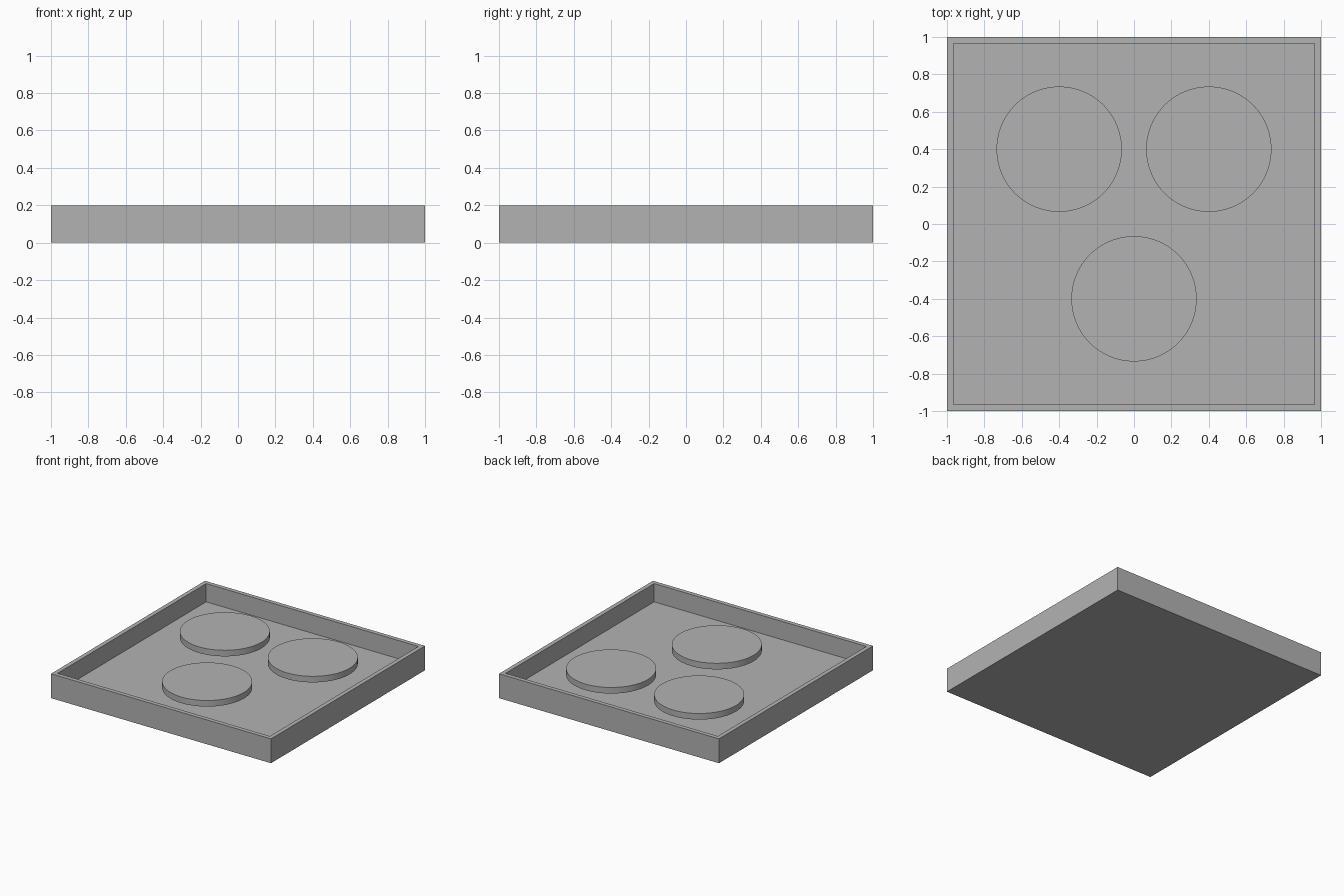
import bpy
import bmesh
import math

cube = bpy.data.objects.get("Cube")
if cube:
    bpy.data.objects.remove(cube, do_unlink=True)

WALL, FLOOR, HEIGHT = 0.05, 0.05, 0.2
DISC_RADIUS, DISC_DEPTH, DISC_CENTRE_Z = 0.335, 0.05, 0.15

grey = bpy.data.materials.new("plain_grey")
grey.use_nodes = True
colour = (0.45, 0.45, 0.45, 1)
grey.diffuse_color = colour
grey.node_tree.nodes["Principled BSDF"].inputs["Base Color"].default_value = colour


# Square tray: a block whose top is inset for the rim and pushed down to the floor
def make_tray():
    bm = bmesh.new()
    bmesh.ops.create_cube(bm, size=2)
    for v in bm.verts:
        v.co.z = HEIGHT if v.co.z > 0 else 0
    top = max(bm.faces, key=lambda f: f.calc_center_median().z)
    bmesh.ops.inset_region(bm, faces=[top], thickness=WALL)
    walls = bmesh.ops.extrude_discrete_faces(bm, faces=[top])
    for v in walls["faces"][0].verts:
        v.co.z = FLOOR
    bmesh.ops.recalc_face_normals(bm, faces=bm.faces)
    mesh = bpy.data.meshes.new("tray")
    bm.to_mesh(mesh)
    bm.free()
    mesh.materials.append(grey)
    tray = bpy.data.objects.new("tray", mesh)
    bpy.context.collection.objects.link(tray)


# Round disc held above the tray floor
def make_disc(name, x, y):
    bpy.ops.mesh.primitive_cylinder_add(
        vertices=96, radius=DISC_RADIUS, depth=DISC_DEPTH,
        location=(x, y, DISC_CENTRE_Z))
    disc = bpy.context.object
    disc.name = name
    disc.data.materials.append(grey)
    bpy.ops.object.shade_smooth_by_angle(angle=math.radians(30))


make_tray()
make_disc("front_disc", 0, -0.4)
make_disc("back_left_disc", 0.4, 0.4)
make_disc("back_right_disc", -0.4, 0.4)
